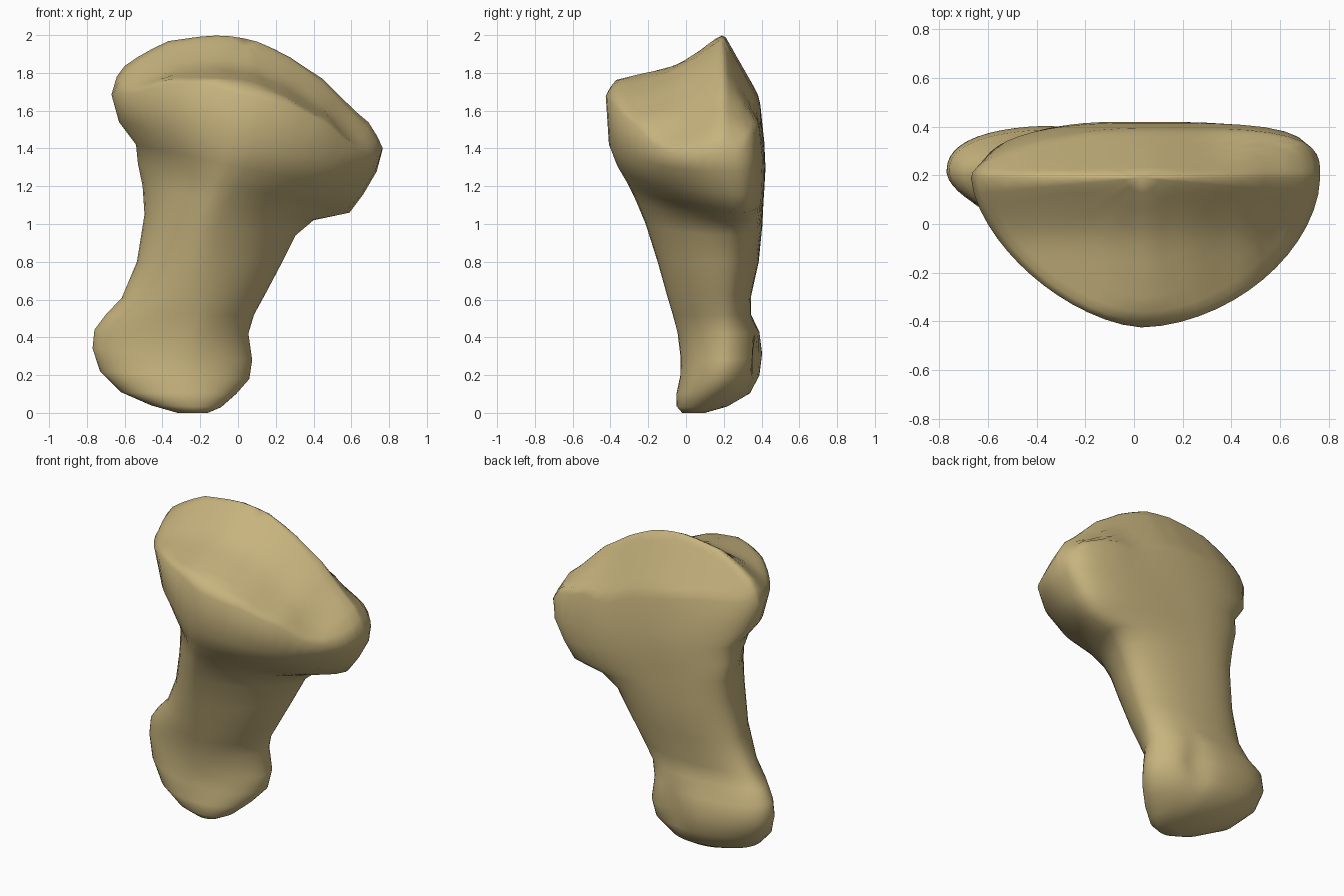
import bpy, bmesh, math

SEG = 56  # points around each section


def interp(x, pts):
    """Piecewise linear lookup."""
    if x <= pts[0][0]:
        return pts[0][1]
    for (xa, ya), (xb, yb) in zip(pts, pts[1:]):
        if x <= xb:
            return ya + (yb - ya) * (x - xa) / (xb - xa)
    return pts[-1][1]


# Crest height along x, and how far the joint surface falls away from it along y
CREST = [(-0.68, 1.66), (-0.655, 1.76), (-0.61, 1.83), (-0.5, 1.905), (-0.37, 1.968),
         (-0.2, 1.992), (-0.08, 2.0), (0.08, 1.975), (0.25, 1.9), (0.42, 1.785),
         (0.48, 1.75), (0.57, 1.64), (0.69, 1.54), (0.765, 1.42)]
FALL = [(-0.425, 0.29), (-0.37, 0.235), (-0.07, 0.165), (0.0, 0.13), (0.1, 0.06),
        (0.16, 0.015), (0.19, 0.0), (0.21, 0.01), (0.375, 0.30), (0.415, 0.40)]
BACK_FALL = [(0.3, 1.0), (0.65, 0.3)]  # the crest swings backwards at the right end


def joint_height(x, y):
    k = interp(x, BACK_FALL) if y > 0.19 else 1.0
    return interp(x, CREST) - interp(y, FALL) * k


def section(x0, x1, xa, y0, y1, yc, nfl, nfr, nbl, nbr):
    """Outline with a front crest at xa, widest at yc, one roundness per quarter."""
    pts = []
    for i in range(SEG):
        a = 2 * math.pi * i / SEG
        c, s = math.cos(a), math.sin(a)
        n = (nfr if c > 0 else nfl) if s < 0 else (nbr if c > 0 else nbl)
        r = (abs(c) ** n + abs(s) ** n) ** (-1 / n)
        x = xa + r * c * ((x1 - xa) if c > 0 else (xa - x0))
        y = yc + r * s * ((y1 - yc) if s > 0 else (yc - y0))
        pts.append((x, y))
    return pts


# Shaft sections: z left, z right, x0, x1, crest x, y0, y1, widest y, roundness (front, back)
LOWER = [
    (0.00, 0.00, -0.32, -0.16, -0.24, -0.02, 0.10, 0.04, 2.0, 2.0),
    (0.04, 0.03, -0.46, -0.09, -0.26, -0.05, 0.22, 0.08, 2.1, 2.0),
    (0.11, 0.10, -0.62, -0.01, -0.28, -0.05, 0.34, 0.14, 2.0, 2.1),
    (0.22, 0.18, -0.73, 0.06, -0.28, -0.03, 0.39, 0.19, 1.8, 2.3),
    (0.34, 0.28, -0.77, 0.075, -0.26, -0.03, 0.405, 0.21, 1.65, 2.5),
    (0.44, 0.42, -0.76, 0.055, -0.24, -0.045, 0.39, 0.21, 1.6, 2.5),
    (0.52, 0.52, -0.70, 0.085, -0.22, -0.07, 0.345, 0.20, 1.7, 2.3),
    (0.61, 0.63, -0.615, 0.145, -0.21, -0.10, 0.345, 0.20, 1.75, 2.2),
    (0.80, 0.80, -0.535, 0.235, -0.19, -0.15, 0.385, 0.21, 1.7, 2.3),
    (1.05, 0.94, -0.495, 0.305, -0.16, -0.215, 0.405, 0.23, 1.6, 2.4),
]
# Flare sections under the joint, with a blockier right-hand end
UPPER = [
    (1.20, 1.02, -0.505, 0.40, -0.12, -0.265, 0.41, 0.26, 1.5, 2.6),
    (1.32, 1.06, -0.53, 0.59, -0.08, -0.31, 0.415, 0.26, 1.4, 3.0),
    (1.42, 1.16, -0.54, 0.665, -0.04, -0.365, 0.42, 0.23, 1.7, 3.6),
    (1.54, 1.28, -0.63, 0.735, 0.0, -0.408, 0.415, 0.20, 1.8, 4.0),
]

rings = []
for zl, zr, x0, x1, xa, y0, y1, yc, nf, nb in LOWER + UPPER:
    ring = []
    left_front = min(nf, 1.55) if zl > 1.1 else nf
    left_back = 2.4 if zl > 1.1 else nb
    right_back = 1.9 if zl < 0.55 else nb  # smaller knuckle on the right
    for x, y in section(x0, x1, xa, y0, y1, yc, left_front, nf, left_back, right_back):
        z = zl + (zr - zl) * (x - x0) / (x1 - x0)
        # shallow notch between the two lower knuckles at the back
        if y > yc:
            d = ((x + 0.17) / 0.09) ** 2 + ((z - 0.30) / 0.10) ** 2
            y -= 0.05 * math.exp(-d)
        ring.append((x, y, z))
    rings.append(ring)

# Upper joint: rim first, then shrinking rings that follow the joint surface
CX, CY = 0.03, 0.19
rim = section(-0.67, 0.765, CX, -0.425, 0.395, CY, 1.6, 1.8, 1.8, 3.6)
for s in (1.0, 0.96, 0.9, 0.8, 0.69, 0.57, 0.45, 0.33, 0.21, 0.1):
    ring = []
    for x, y in rim:
        px, py = CX + (x - CX) * s, CY + (y - CY) * s
        ring.append((px, py, joint_height(px, py) - (0.015 if s == 1.0 else 0)))
    rings.append(ring)

# Skin the sections into one closed surface
bm = bmesh.new()
loops = [[bm.verts.new(p) for p in ring] for ring in rings]
for lo, hi in zip(loops, loops[1:]):
    for i in range(SEG):
        j = (i + 1) % SEG
        bm.faces.new((lo[i], lo[j], hi[j], hi[i]))
bm.faces.new(loops[0][::-1])
tip = bm.verts.new((CX, CY, joint_height(CX, CY)))
for i in range(SEG):
    bm.faces.new((loops[-1][i], loops[-1][(i + 1) % SEG], tip))
bmesh.ops.recalc_face_normals(bm, faces=bm.faces)
for f in bm.faces:
    f.smooth = True
mesh = bpy.data.meshes.new("bone")
bm.to_mesh(mesh)
bm.free()

tan = bpy.data.materials.new("tan_bone")
tan.diffuse_color = (0.57, 0.453, 0.207, 1.0)
mesh.materials.append(tan)
bone = bpy.data.objects.new("bone", mesh)
bpy.context.collection.objects.link(bone)
